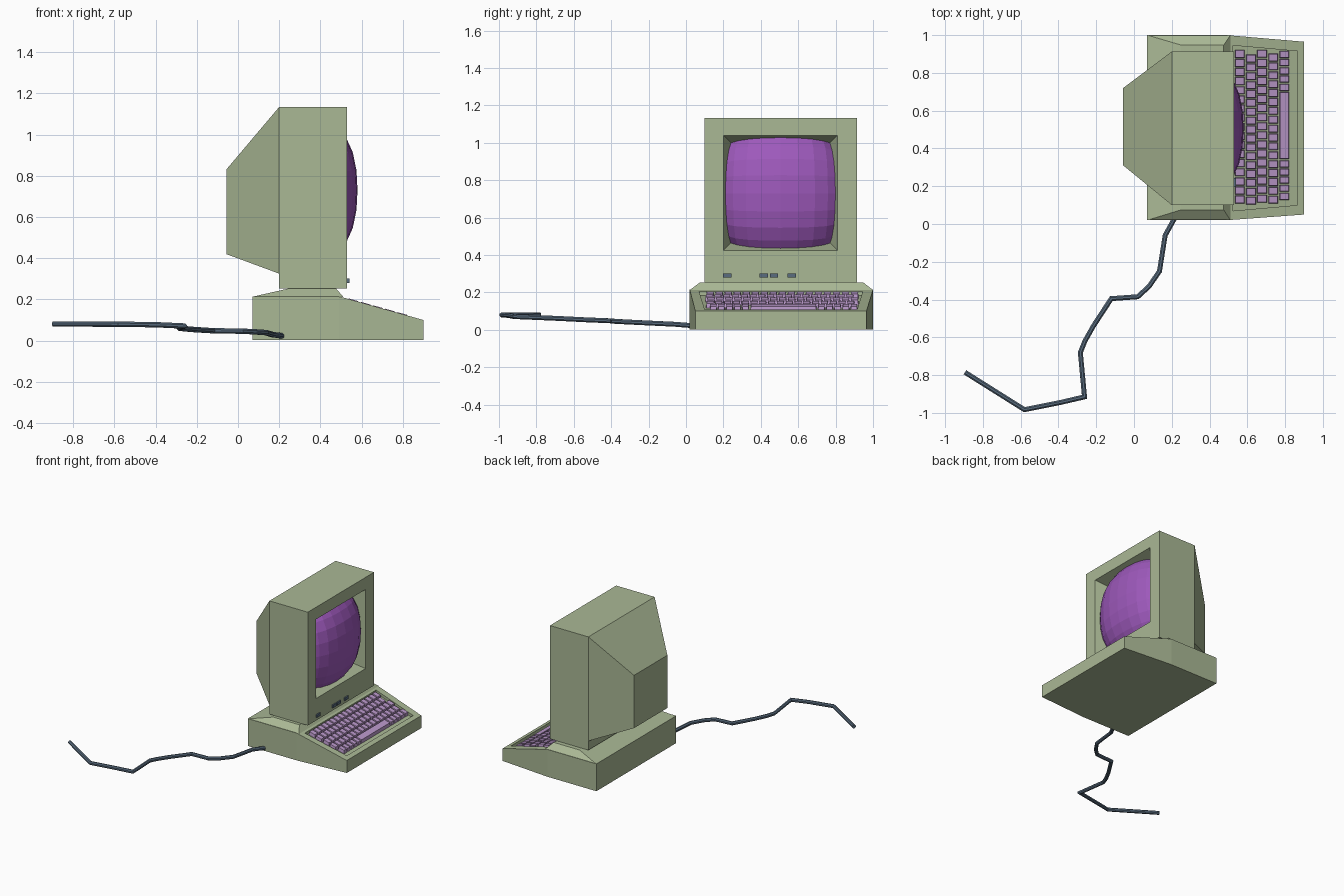
import bpy, bmesh, math
from mathutils import Vector

if "Cube" in bpy.data.objects:
    bpy.data.objects.remove(bpy.data.objects["Cube"])


def material(name, col):
    m = bpy.data.materials.new(name)
    m.diffuse_color = (*col, 1)
    m.use_nodes = True
    m.node_tree.nodes["Principled BSDF"].inputs["Base Color"].default_value = m.diffuse_color
    return m


GREEN = material("case_green", (0.40, 0.48, 0.30))
PURPLE = material("screen_purple", (0.34, 0.10, 0.50))
LILAC = material("key_lilac", (0.50, 0.32, 0.60))
SLATE = material("slate_blue", (0.10, 0.15, 0.21))


def build(name, verts, faces, mat, closed=True):
    bm = bmesh.new()
    vs = [bm.verts.new(v) for v in verts]
    for f in faces:
        bm.faces.new([vs[i] for i in f])
    if closed:
        bmesh.ops.recalc_face_normals(bm, faces=bm.faces)
    me = bpy.data.meshes.new(name)
    bm.to_mesh(me)
    bm.free()
    me.materials.append(mat)
    ob = bpy.data.objects.new(name, me)
    bpy.context.collection.objects.link(ob)
    return ob


def ring(a, b, n=4):
    """Quads joining two loops of n vertices starting at a and b."""
    return [(a + i, a + (i + 1) % n, b + (i + 1) % n, b + i) for i in range(n)]


def rect_z(x0, x1, y0, y1, z):
    return [(x0, y0, z), (x1, y0, z), (x1, y1, z), (x0, y1, z)]


def rect_x(x, y0, y1, z0, z1):
    return [(x, y0, z0), (x, y1, z0), (x, y1, z1), (x, y0, z1)]


def slope(x):
    return 0.215 - (x - 0.49) * 0.115 / 0.41


# Wedge base with recessed keyboard well
outline = [(0.07, 0.02), (0.49, 0.02), (0.90, 0.05), (0.90, 0.965), (0.49, 1.0), (0.07, 1.0)]
well = [(0.525, 0.07), (0.865, 0.10), (0.865, 0.915), (0.525, 0.945)]
DEPTH = 0.022
verts = [(x, y, 0.003) for x, y in outline]
verts += [(x, y, min(0.215, slope(x))) for x, y in outline]
verts += [(x, y, slope(x)) for x, y in well]
verts += [(x, y, slope(x) - DEPTH) for x, y in well]
faces = [tuple(range(6)), (6, 7, 10, 11), (16, 17, 18, 19)]
faces += ring(0, 6, 6) + ring(12, 16)
faces += [(7, 8, 13, 12), (8, 9, 14, 13), (9, 10, 15, 14), (10, 7, 12, 15)]
build("base", verts, faces, GREEN)

# Chamfered plinth under the monitor
build("plinth", rect_z(0.07, 0.51, 0.02, 1.0, 0.213) + rect_z(0.25, 0.475, 0.075, 0.947, 0.254),
      [(0, 1, 2, 3), (4, 5, 6, 7)] + ring(0, 4), GREEN)

# Monitor box with a tapering screen recess
build("monitor_case",
      rect_x(0.20, 0.10, 0.913, 0.254, 1.134) + rect_x(0.53, 0.10, 0.913, 0.254, 1.134)
      + rect_x(0.53, 0.20, 0.81, 0.425, 1.04) + rect_x(0.41, 0.24, 0.77, 0.465, 1.0),
      [(0, 1, 2, 3), (12, 13, 14, 15)] + ring(0, 4) + ring(4, 8) + ring(8, 12), GREEN)

# Tapered rear housing
build("monitor_back",
      rect_x(0.20, 0.10, 0.913, 0.325, 1.134) + rect_x(-0.057, 0.31, 0.72, 0.42, 0.83),
      [(0, 1, 2, 3), (4, 5, 6, 7)] + ring(0, 4), GREEN)

# Bulging faceted screen
N = 8
verts, faces = [], []
for i in range(N + 1):
    for j in range(N + 1):
        u = math.sin((2 * i / N - 1) * math.pi / 2 * 0.8) / math.sin(math.pi / 2 * 0.8)
        v = math.sin((2 * j / N - 1) * math.pi / 2 * 0.8) / math.sin(math.pi / 2 * 0.8)
        drop = 0.045 * (u * u + v * v) + 0.042 * (u ** 4 + v ** 4)
        y = 0.505 + 0.298 * u * (1 - 0.05 * v ** 2 - 0.05 * v ** 8)
        z = 0.73 + 0.298 * v * (1 - 0.05 * u ** 2 - 0.05 * u ** 8)
        verts.append((0.58 - drop, y, z))
for i in range(N):
    for j in range(N):
        a = i * (N + 1) + j
        faces.append((a, a + N + 1, a + N + 2, a + 1))
build("screen", verts, faces, PURPLE, closed=False)

# Small controls below the screen
for k, y in enumerate((0.198, 0.394, 0.448, 0.542)):
    build(f"button_{k + 1}", rect_x(0.525, y, y + 0.045, 0.279, 0.301) + rect_x(0.54, y, y + 0.045, 0.279, 0.301),
          [(0, 1, 2, 3), (4, 5, 6, 7)] + ring(0, 4), SLATE)

# Keyboard: five staggered rows, the front one holding the space bar
kv, kf = [], []


def add_key(x0, x1, y0, y1):
    n = len(kv)
    for t, h in ((0, -DEPTH - 0.002), (0.003, 0.003)):
        for x, y, _ in rect_z(x0 + t, x1 - t, y0 + t, y1 - t, 0):
            kv.append((x, y, slope(x) + h))
    kf.extend([(n, n + 1, n + 2, n + 3), (n + 4, n + 5, n + 6, n + 7)] + ring(n, n + 4))


def add_row(x, y0, y1, count):
    p = (y1 - y0) / count
    for c in range(count):
        add_key(x, x + 0.052, y0 + c * p + 0.003, y0 + (c + 1) * p - 0.003)


for r, (y0, y1) in enumerate(((0.105, 0.925), (0.10, 0.90), (0.11, 0.925), (0.105, 0.905))):
    add_row(0.534 + r * 0.059, y0, y1, 17)
xs = 0.534 + 4 * 0.059
add_row(xs, 0.125, 0.34, 5)
add_key(xs, xs + 0.052, 0.344, 0.698)
add_row(xs, 0.702, 0.92, 5)
build("keys", kv, kf, LILAC)

# Trailing cable, swept eight-sided tube
path = [(0.215, 0.03, 0.023), (0.165, -0.06, 0.03), (0.135, -0.25, 0.039), (0.08, -0.33, 0.043),
        (0.02, -0.385, 0.046), (-0.12, -0.395, 0.048), (-0.215, -0.54, 0.054), (-0.26, -0.62, 0.058),
        (-0.284, -0.68, 0.061), (-0.262, -0.915, 0.071), (-0.39, -0.945, 0.077),
        (-0.58, -0.983, 0.08), (-0.895, -0.785, 0.081)]
P = [Vector(p) for p in path]
SIDES, R = 8, 0.014
verts, faces = [], []
for i, p in enumerate(P):
    d1 = (p - P[max(i - 1, 0)]).normalized()
    d2 = (P[min(i + 1, len(P) - 1)] - p).normalized()
    t = (d1 + d2).normalized()
    side = t.cross(Vector((0, 0, 1))).normalized()
    up = side.cross(t)
    miter = 1 / max(t.dot(d2 if i == 0 else d1), 0.6)
    for s in range(SIDES):
        a = 2 * math.pi * (s + 0.5) / SIDES
        verts.append(p + side * math.cos(a) * R * miter + up * math.sin(a) * R)
    if i:
        faces += ring((i - 1) * SIDES, i * SIDES, SIDES)
last = (len(P) - 1) * SIDES
faces += [tuple(range(SIDES)), tuple(range(last, last + SIDES))]
build("cable", verts, faces, SLATE)
